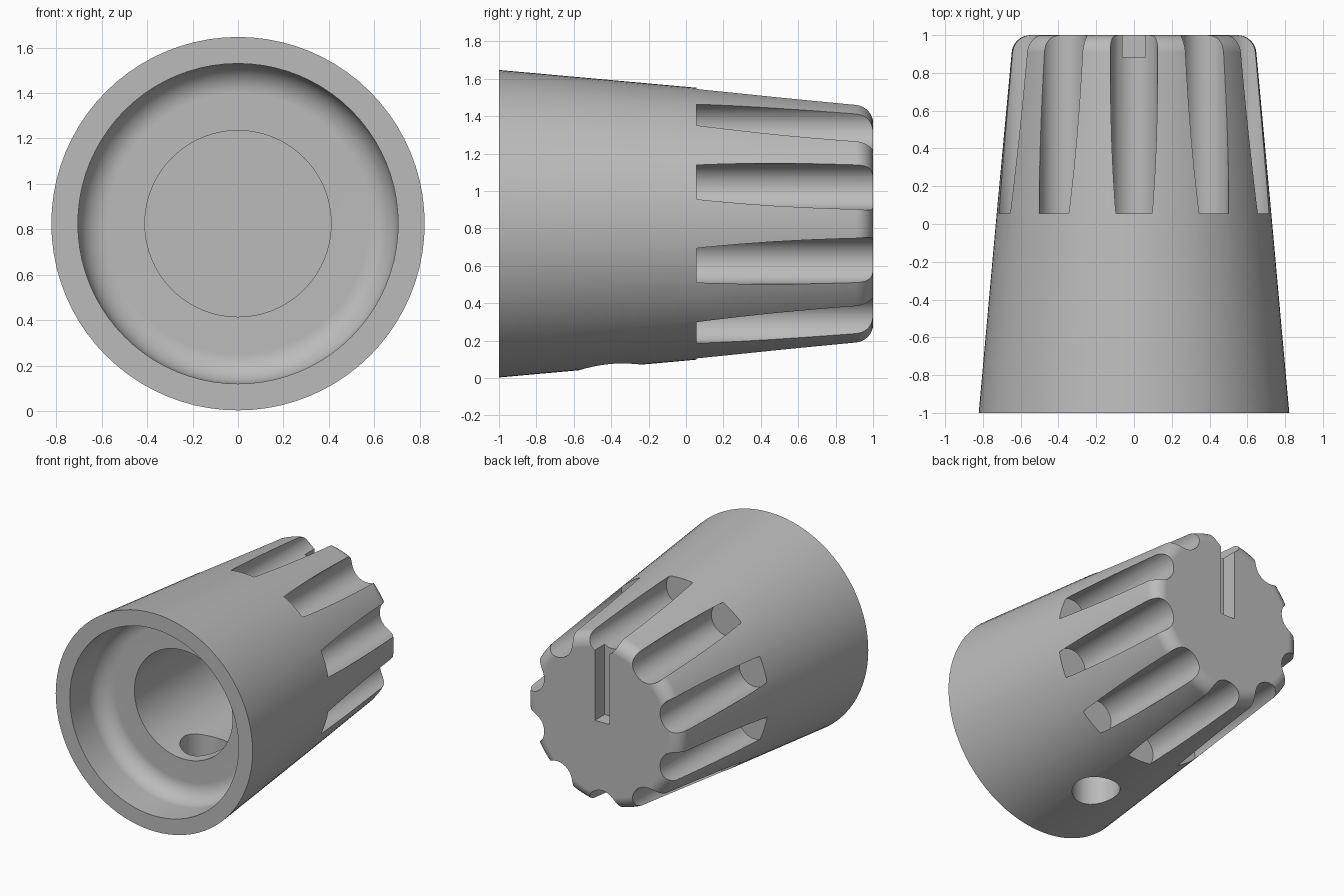
import bpy, bmesh
from math import sin, cos, pi, radians
from mathutils import Matrix, Vector

cube = bpy.data.objects.get("Cube")
if cube:
    bpy.data.objects.remove(cube)

CENTRE = Vector((0, 0, 0.825))
SEGMENTS = 80

grey = bpy.data.materials.new("plain grey")
grey.use_nodes = True
grey.diffuse_color = (0.5, 0.5, 0.5, 1)
grey.node_tree.nodes["Principled BSDF"].inputs["Base Color"].default_value = grey.diffuse_color


def make_object(name, bm):
    bmesh.ops.recalc_face_normals(bm, faces=bm.faces)
    mesh = bpy.data.meshes.new(name)
    bm.to_mesh(mesh)
    bm.free()
    mesh.materials.append(grey)
    obj = bpy.data.objects.new(name, mesh)
    bpy.context.collection.objects.link(obj)
    return obj


def lathe(name, profile):
    """Revolve (radius, y) points about the knob axis and cap both ends."""
    bm = bmesh.new()
    angles = [2 * pi * i / SEGMENTS for i in range(SEGMENTS)]
    rings = [[bm.verts.new(CENTRE + Vector((r * sin(a), y, r * cos(a)))) for a in angles]
             for r, y in profile]
    for low, high in zip(rings, rings[1:]):
        for i in range(SEGMENTS):
            j = (i + 1) % SEGMENTS
            bm.faces.new((low[i], low[j], high[j], high[i]))
    bm.faces.new(rings[0])
    bm.faces.new(rings[-1])
    return make_object(name, bm)


def arc(r, y, size, start, end, steps=8):
    """Rounded corner points around the centre (r, y)."""
    turns = [radians(start + (end - start) * i / steps) for i in range(steps + 1)]
    return [(r + size * cos(t), y + size * sin(t)) for t in turns]


def add_cylinder(bm, radius, depth, matrix):
    bmesh.ops.create_cone(bm, cap_ends=True, segments=40, radius1=radius,
                          radius2=radius, depth=depth, matrix=matrix)


def cut(target, cutter):
    mod = target.modifiers.new("cut", 'BOOLEAN')
    mod.operation = 'DIFFERENCE'
    mod.solver = 'EXACT'
    mod.object = cutter
    cutter.hide_render = True
    bpy.context.view_layer.objects.active = target
    bpy.ops.object.modifier_apply(modifier=mod.name)
    bpy.data.objects.remove(cutter)


# Tapered body: blind bore, filleted recess, front rim, cone and rounded back
profile = [(0.41, 0.6), (0.41, -0.65)]
profile += arc(0.575, -0.78, 0.13, 90, 0)
profile += [(0.705, -1), (0.822, -1), (0.727, 0.055)]
profile += arc(0.548, 0.9, 0.1, 5, 90)
knob = lathe("knob_body", profile)

# Ten round grip flutes
bm = bmesh.new()
for i in range(10):
    a = 2 * pi * i / 10
    pos = CENTRE + Vector((0.64 * sin(a), 0.655, 0.64 * cos(a)))
    add_cylinder(bm, 0.125, 1.2, Matrix.Translation(pos) @ Matrix.Rotation(pi / 2, 4, 'X'))
cut(knob, make_object("flute_cutter", bm))

# Pointer slot from the centre of the back face to the top
bm = bmesh.new()
bmesh.ops.create_cube(bm, size=1, matrix=Matrix.Translation((0, 1.085, 1.325))
                      @ Matrix.Diagonal((0.12, 0.4, 1, 1)))
cut(knob, make_object("slot_cutter", bm))

# Set screw hole through the underside into the bore
bm = bmesh.new()
add_cylinder(bm, 0.165, 1, Matrix.Translation((0, -0.405, 0.3)))
cut(knob, make_object("screw_hole_cutter", bm))

# Smooth shading with crisp cut edges
bpy.ops.object.select_all(action='DESELECT')
knob.select_set(True)
bpy.context.view_layer.objects.active = knob
bpy.ops.object.shade_smooth_by_angle(angle=radians(30))
weighted = knob.modifiers.new("weighted normals", 'WEIGHTED_NORMAL')
weighted.keep_sharp = True
